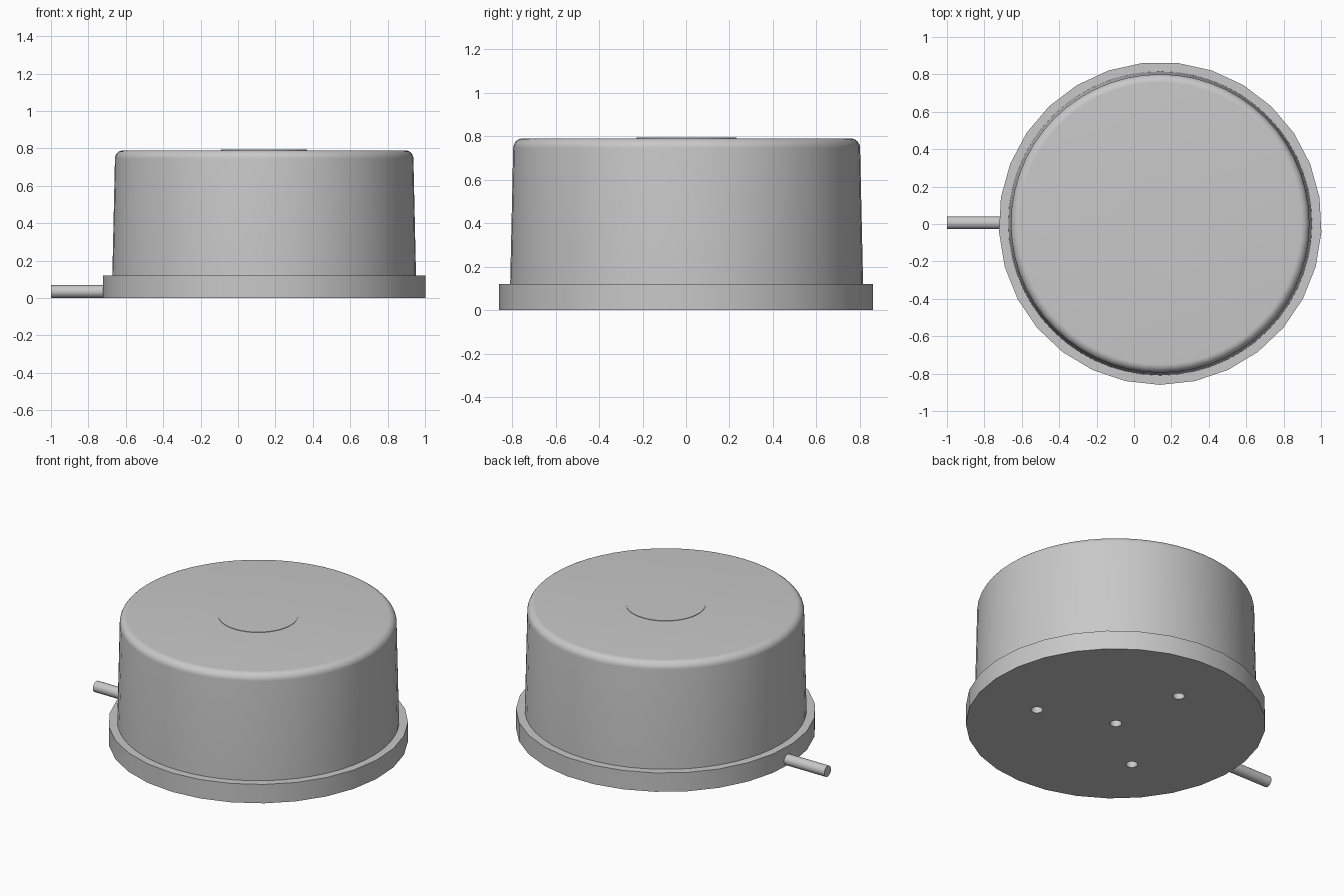
import bpy, bmesh
from math import radians, sin, cos, pi

if "Cube" in bpy.data.objects:
    bpy.data.objects.remove(bpy.data.objects["Cube"])

CX, CY = 0.14, 0.003  # axis of the round housing

grey = bpy.data.materials.new("light_grey")
grey.use_nodes = True
grey.diffuse_color = (0.58, 0.58, 0.58, 1)
grey.node_tree.nodes["Principled BSDF"].inputs["Base Color"].default_value = (0.58, 0.58, 0.58, 1)


def lathe(name, profile, sides, centre, start=0.0):
    """Closed solid of revolution from (radius, z) points, bottom to top."""
    bm = bmesh.new()
    rings = []
    for r, z in profile:
        angles = [start + 2 * pi * i / sides for i in range(sides)]
        rings.append([bm.verts.new((r * cos(a), r * sin(a), z)) for a in angles])
    for low, high in zip(rings, rings[1:]):
        for i in range(sides):
            j = (i + 1) % sides
            bm.faces.new((low[i], low[j], high[j], high[i]))
    bm.faces.new(rings[0][::-1])
    bm.faces.new(rings[-1])
    mesh = bpy.data.meshes.new(name)
    bm.to_mesh(mesh)
    bm.free()
    mesh.materials.append(grey)
    obj = bpy.data.objects.new(name, mesh)
    obj.location = centre
    bpy.context.collection.objects.link(obj)
    return obj


def activate(obj):
    bpy.ops.object.select_all(action='DESELECT')
    obj.select_set(True)
    bpy.context.view_layer.objects.active = obj


# Base flange
flange = lathe("base_flange", [(0.863, 0), (0.863, 0.12)], 29, (CX, CY, 0), -pi / 2)

# Screw holes in the underside: one central, three around it
spots = [(CX, CY)]
for deg in (-21, 99, 219):
    spots.append((CX + 0.48 * cos(radians(deg)), CY + 0.48 * sin(radians(deg))))
for x, y in spots:
    cutter = lathe("hole_cutter", [(0.034, -0.05), (0.034, 0.08)], 20, (x, y, 0))
    cutter.hide_render = True
    activate(flange)
    cut = flange.modifiers.new("screw_hole", 'BOOLEAN')
    cut.operation = 'DIFFERENCE'
    cut.solver = 'EXACT'
    cut.object = cutter
    bpy.ops.object.modifier_apply(modifier=cut.name)
    bpy.data.objects.remove(cutter)

# Slightly tapered cover with a rounded top edge
fillet = 0.045
profile = [(0.812, 0.115), (0.812, 0.12)]
for i in range(9):
    a = pi / 2 * i / 8
    profile.append((0.753 + fillet * cos(a), 0.745 + fillet * sin(a)))
cover = lathe("cover", profile, 56, (CX, CY, 0), -pi / 2)

# Thin round pad on top
pad = lathe("top_pad", [(0.23, 0.785), (0.23, 0.793)], 48, (CX, CY, 0))

# Cable leaving the side of the base
cable = lathe("cable", [(0.034, 0), (0.034, 0.32)], 24, (-1.0, 0.006, 0.035))
cable.rotation_euler = (0, pi / 2, 0)

for obj in (flange, cover, pad, cable):
    activate(obj)
    bpy.ops.object.shade_smooth_by_angle(angle=radians(30))
